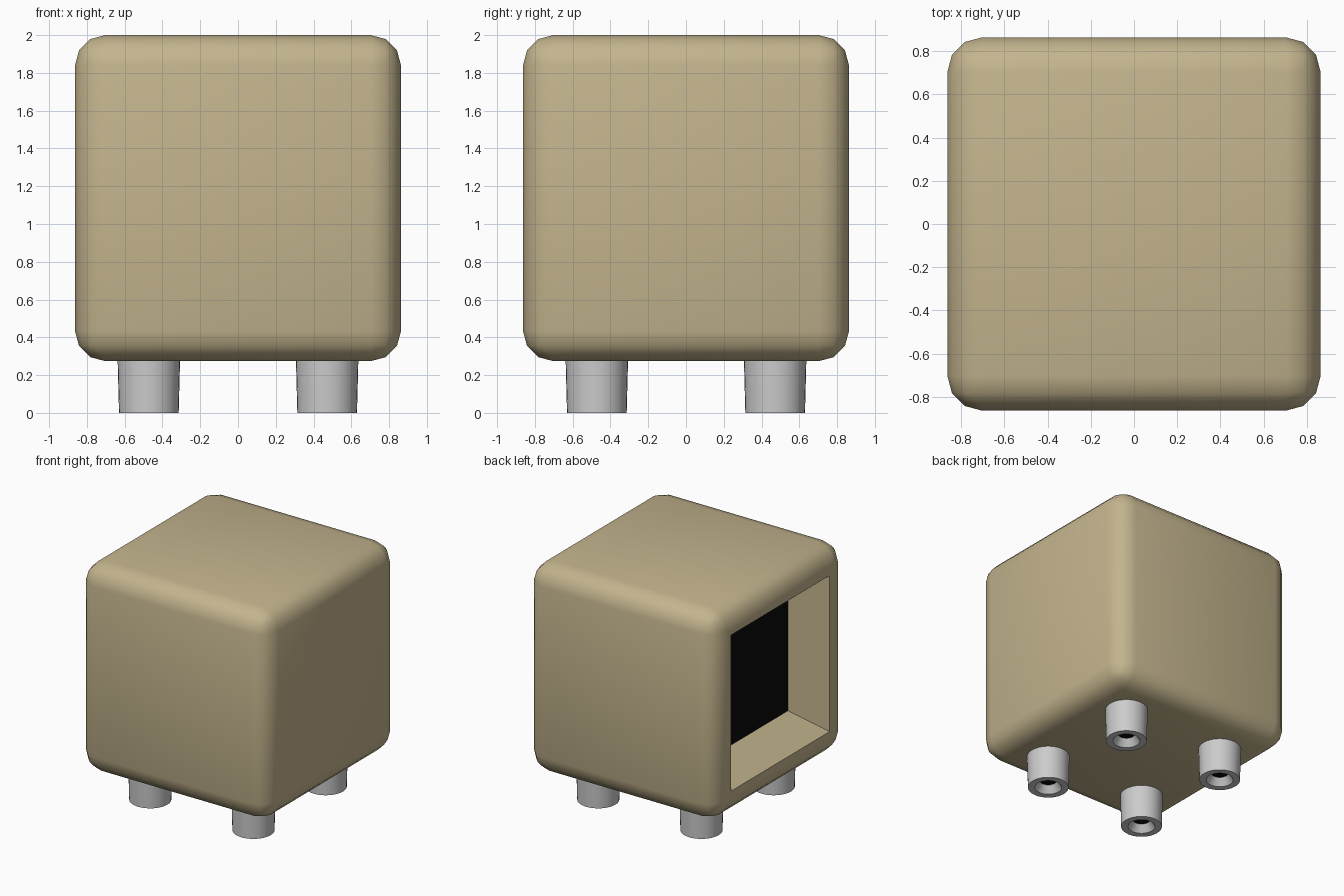
import bpy, bmesh, math
from mathutils import Vector

if "Cube" in bpy.data.objects:
    bpy.data.objects.remove(bpy.data.objects["Cube"])


def material(name, rgb):
    m = bpy.data.materials.new(name)
    m.diffuse_color = (*rgb, 1)
    m.use_nodes = True
    m.node_tree.nodes["Principled BSDF"].inputs["Base Color"].default_value = m.diffuse_color
    return m


TAN = material("tan_shell", (0.55, 0.46, 0.27))
BLACK = material("black", (0.003, 0.003, 0.003))


def finish(bm, name, mats):
    bmesh.ops.recalc_face_normals(bm, faces=bm.faces)
    me = bpy.data.meshes.new(name)
    bm.to_mesh(me)
    bm.free()
    for m in mats:
        me.materials.append(m)
    ob = bpy.data.objects.new(name, me)
    bpy.context.collection.objects.link(ob)
    bpy.ops.object.select_all(action='DESELECT')
    ob.select_set(True)
    bpy.context.view_layer.objects.active = ob
    bpy.ops.object.shade_smooth_by_angle(angle=math.radians(40))
    return ob


# Rounded shell with a tapered recess and dark screen on the left (-x) side
SIZE, BASE = 1.726, 0.274
bm = bmesh.new()
bmesh.ops.create_cube(bm, size=SIZE)
bmesh.ops.bevel(bm, geom=bm.edges[:], offset=0.16, segments=3, profile=0.5, affect='EDGES')
bm.normal_update()
side = max((f for f in bm.faces if f.normal.x < -0.99), key=lambda f: f.calc_area())
bmesh.ops.inset_region(bm, faces=[side], thickness=0.058, use_even_offset=True)
screen = bmesh.ops.extrude_discrete_faces(bm, faces=[side])["faces"][0]
for v in screen.verts:
    v.co = Vector((v.co.x + 0.27, v.co.y * 0.75, v.co.z * 0.75))
screen.material_index = 1
bmesh.ops.translate(bm, verts=bm.verts, vec=(0, 0, BASE + SIZE / 2))
finish(bm, "shell", [TAN, BLACK])


# Tapered feet, each with a conical socket and dark centre underneath
def foot(name, x, y, steps=32):
    profile = [(0.166, 0.31), (0.158, 0.0), (0.105, 0.0), (0.065, 0.06)]
    bm = bmesh.new()
    rings = [[bm.verts.new((x + r * math.cos(a), y + r * math.sin(a), z))
              for a in (2 * math.pi * i / steps for i in range(steps))]
             for r, z in profile]
    for a, b in zip(rings, rings[1:]):
        for i in range(steps):
            j = (i + 1) % steps
            bm.faces.new((a[i], a[j], b[j], b[i]))
    bm.faces.new(rings[0])
    bm.faces.new(rings[-1]).material_index = 1
    finish(bm, name, [None, BLACK])


for x, sx in ((-0.472, "left"), (0.472, "right")):
    for y, sy in ((-0.472, "front"), (0.472, "back")):
        foot(f"{sy}_{sx}_foot", x, y)
